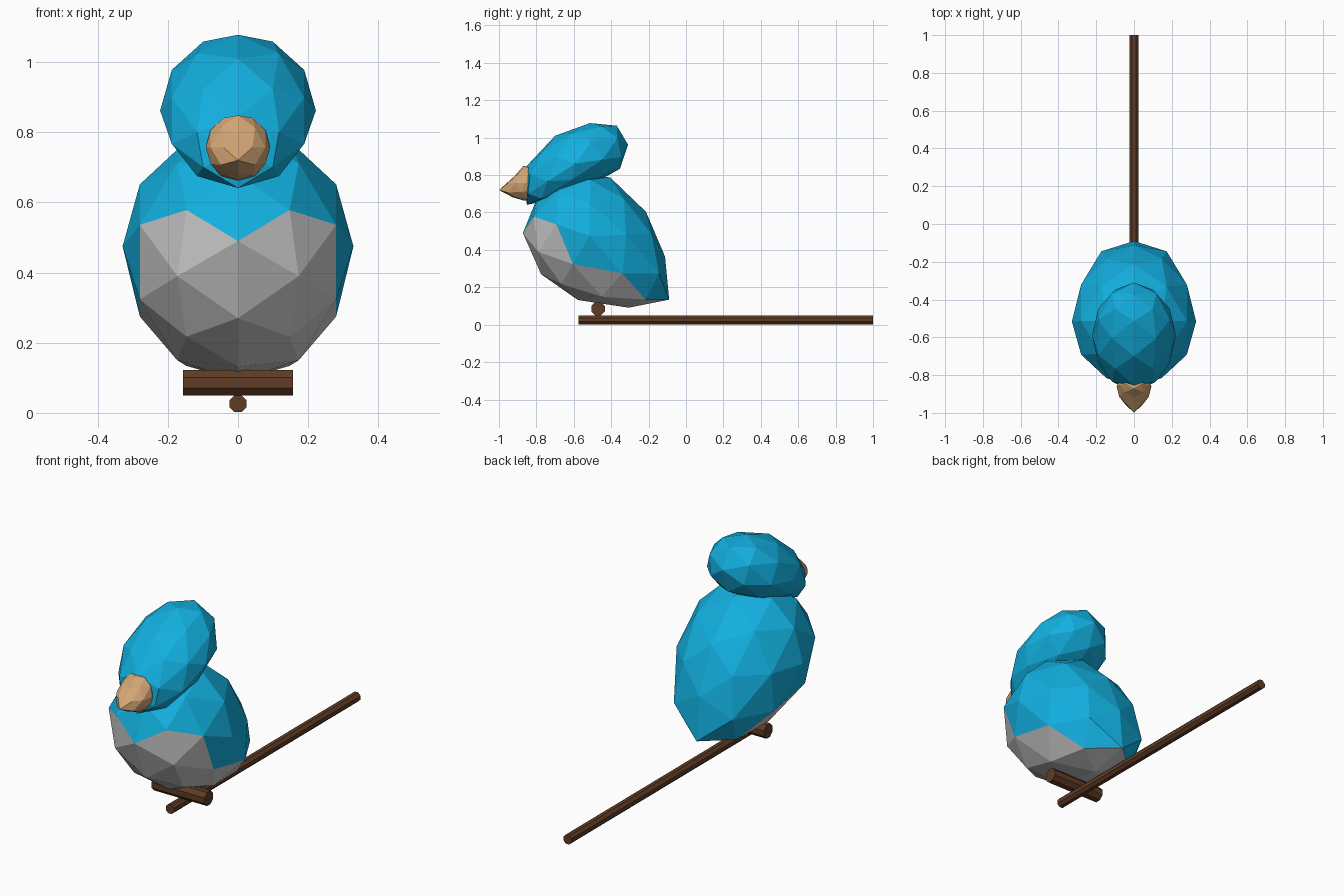
import bpy, bmesh, math
from mathutils import Matrix, Vector

if "Cube" in bpy.data.objects:
    bpy.data.objects.remove(bpy.data.objects["Cube"])


def material(name, rgb):
    m = bpy.data.materials.new(name)
    m.diffuse_color = (*rgb, 1)
    m.use_nodes = True
    m.node_tree.nodes["Principled BSDF"].inputs["Base Color"].default_value = m.diffuse_color
    return m


BLUE = material("blue feathers", (0.006, 0.43, 0.74))
WHITE = material("white belly", (0.62, 0.62, 0.62))
TAN = material("tan beak", (0.66, 0.38, 0.18))
BROWN = material("brown wood", (0.115, 0.045, 0.018))


def finish(bm, name, mats):
    bmesh.ops.recalc_face_normals(bm, faces=bm.faces[:])
    mesh = bpy.data.meshes.new(name)
    bm.to_mesh(mesh)
    bm.free()
    for m in mats:
        mesh.materials.append(m)
    ob = bpy.data.objects.new(name, mesh)
    bpy.context.collection.objects.link(ob)
    return ob


def mirrored_blob(name, profile, centre, half_width, mats, second=None):
    """Half icosphere fitted to a ten-point side profile (y, z), then mirrored in x.
    second(angle, height) picks the faces that get the second material."""
    bm = bmesh.new()
    bmesh.ops.create_icosphere(bm, subdivisions=2, radius=1)
    bmesh.ops.delete(bm, geom=[v for v in bm.verts if v.co.z < -0.01], context='VERTS')
    if second:
        for f in bm.faces:
            c = f.calc_center_median()
            f.material_index = int(second(math.degrees(math.atan2(c.y, c.x)) % 360, c.z))
    pts = [Vector(p) for p in profile]
    mid = Vector(centre)
    for v in bm.verts:
        n = v.co.normalized()
        r = math.hypot(n.x, n.y)
        t = ((math.degrees(math.atan2(n.y, n.x)) - 18) / 36) % 10
        t = round(t * 2) / 2
        k = int(t)
        between = t - k > 0.25
        p = pts[k % 10]
        if between:
            p = (p + pts[(k + 1) % 10]) / 2
            r /= math.cos(math.radians(18))
        q = mid + (p - mid) * r
        x = 0.0 if abs(n.z) < 0.01 else n.z * half_width
        v.co = (x, q.x, q.y)
    bmesh.ops.mirror(bm, geom=bm.verts[:] + bm.edges[:] + bm.faces[:],
                     matrix=Matrix.Identity(4), merge_dist=0.0005, axis='X')
    bmesh.ops.remove_doubles(bm, verts=bm.verts[:], dist=0.0005)
    return finish(bm, name, mats)


def rod(name, centre, length, apothem, axis):
    bm = bmesh.new()
    r = apothem / math.cos(math.pi / 8)
    turn = Matrix.Rotation(math.pi / 2, 4, 'Y' if axis == 'X' else 'X')
    bmesh.ops.create_cone(bm, cap_ends=True, segments=8, radius1=r, radius2=r, depth=length,
                          matrix=Matrix.Translation(centre) @ turn @ Matrix.Rotation(math.pi / 8, 4, 'Z'))
    return finish(bm, name, [BROWN])


# Body with pointed tail and white belly
mirrored_blob("body",
              [(-0.62, 0.80), (-0.795, 0.68), (-0.872, 0.49), (-0.775, 0.27), (-0.578, 0.132),
               (-0.305, 0.091), (-0.09, 0.134), (-0.112, 0.364), (-0.214, 0.604), (-0.406, 0.788)],
              (-0.516, 0.475), 0.329, [BLUE, WHITE],
              lambda angle, height: 80 < angle < 223 and height < 0.88)

# Head, tilted forward
mirrored_blob("head",
              [(-0.37, 1.064), (-0.31, 0.963), (-0.353, 0.834), (-0.52, 0.74), (-0.74, 0.665),
               (-0.85, 0.641), (-0.87, 0.74), (-0.855, 0.845), (-0.70, 1.01), (-0.513, 1.078)],
              (-0.59, 0.862), 0.222, [BLUE])

# Beak with its tip pulled forward
mirrored_blob("beak",
              [(-0.87, 0.848), (-0.918, 0.793), (-1.0, 0.72), (-0.928, 0.682), (-0.865, 0.663),
               (-0.83, 0.668), (-0.785, 0.70), (-0.77, 0.757), (-0.785, 0.81), (-0.82, 0.845)],
              (-0.86, 0.757), 0.092, [TAN])

# Perch and long stick
rod("perch", (0, -0.47, 0.086), 0.314, 0.036, 'X')
rod("stick", (0, 0.2125, 0.026), 1.575, 0.024, 'Y')
